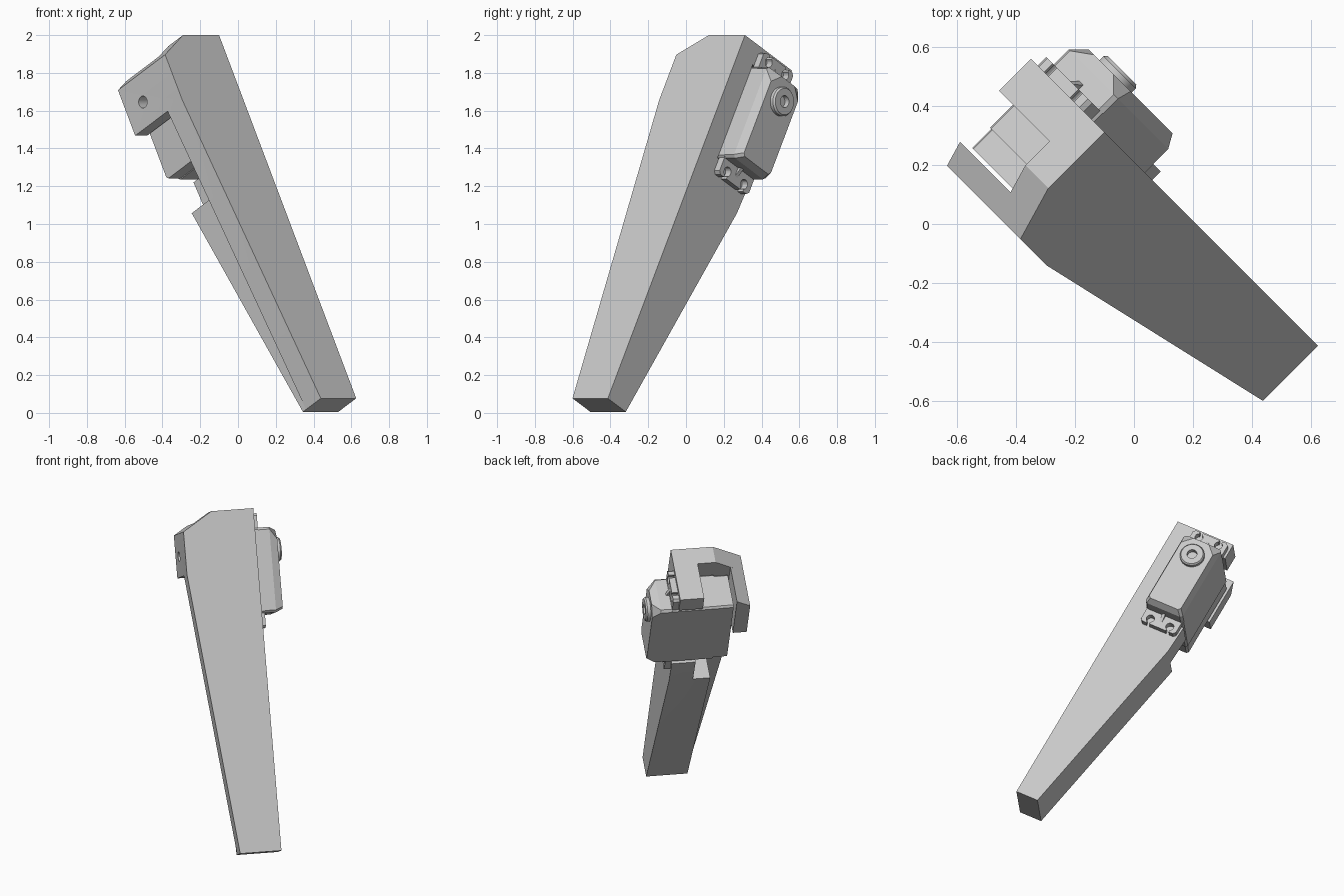
import bpy, bmesh, math
from mathutils import Matrix, Vector

cube = bpy.data.objects.get("Cube")
if cube:
    bpy.data.objects.remove(cube, do_unlink=True)

grey = bpy.data.materials.new("plain_grey")
grey.use_nodes = True
grey.diffuse_color = (0.58, 0.58, 0.58, 1)
grey.node_tree.nodes["Principled BSDF"].inputs["Base Color"].default_value = (0.58, 0.58, 0.58, 1)

# Tilted leg frame: local x = across, y = depth behind the outer face, z = along the leg
TILT = math.radians(28.1)
out = Vector((1, -1, 0)).normalized()
across = Vector((1, 1, 0)).normalized()
up = Vector((0, 0, 1))
behind = -(out * math.cos(TILT) + up * math.sin(TILT))
along = up * math.cos(TILT) - out * math.sin(TILT)
FRAME = Matrix((across, behind, along)).transposed().to_4x4()
FRAME.translation = out * 0.735 + up * 0.077


def make(name, bm):
    bmesh.ops.recalc_face_normals(bm, faces=bm.faces)
    mesh = bpy.data.meshes.new(name)
    bm.to_mesh(mesh)
    bm.free()
    mesh.materials.append(grey)
    ob = bpy.data.objects.new(name, mesh)
    ob.matrix_world = FRAME
    bpy.context.collection.objects.link(ob)
    return ob


def loft(name, rings):
    bm = bmesh.new()
    loops = [[bm.verts.new(p) for p in ring] for ring in rings]
    bm.faces.new(loops[0])
    bm.faces.new(loops[-1])
    for a, b in zip(loops, loops[1:]):
        for i in range(len(a)):
            j = (i + 1) % len(a)
            bm.faces.new((a[i], a[j], b[j], b[i]))
    return make(name, bm)


def front_prism(name, poly, d0, d1):
    return loft(name, [[(v, d, s) for v, s in poly] for d in (d0, d1)])


def side_prism(name, poly, v0, v1):
    return loft(name, [[(v, d, s) for d, s in poly] for v in (v0, v1)])


def rect(d0, d1, s0, s1, c=0.0, c_top=None):
    # Rectangle with cut corners, in depth and length
    t = c if c_top is None else c_top
    if not c:
        return [(d0, s0), (d1, s0), (d1, s1), (d0, s1)]
    return [(d0 + c, s0), (d1 - c, s0), (d1, s0 + c), (d1, s1 - t),
            (d1 - t, s1), (d0 + t, s1), (d0, s1 - t), (d0, s0 + c)]


def disc(d, s, r, n=32):
    return [(d + r * math.cos(2 * math.pi * i / n), s + r * math.sin(2 * math.pi * i / n)) for i in range(n)]


def combine(target, tool, operation):
    mod = target.modifiers.new("combine", 'BOOLEAN')
    mod.operation, mod.solver, mod.object = operation, 'EXACT', tool
    bpy.context.view_layer.update()
    deps = bpy.context.evaluated_depsgraph_get()
    mesh = bpy.data.meshes.new_from_object(target.evaluated_get(deps))
    target.modifiers.clear()
    target.data = mesh
    bpy.data.objects.remove(tool, do_unlink=True)


SIDE, FAR, MID = 0.15, -0.309, -0.004
SHAFT_D, SHAFT_S = 0.26, 1.92

# Leg: flared outer plate, tapered spine, top hook and pivot wing
leg = front_prism("leg", [(SIDE, 0), (-0.115, 0), (FAR, 1.79), (FAR, 2.063), (-0.12, 2.18), (SIDE, 2.18)], 0, 0.125)
spine_low = [(0.06, 0), (0.152, 0), (0.391, 1.32), (0.06, 1.32)]
spine_tall = spine_low[:3] + [(0.4, 1.51), (0.06, 1.51)]
combine(leg, side_prism("spine_low", spine_low, -0.115, SIDE - 0.05), 'UNION')
combine(leg, side_prism("spine_tall", spine_tall, MID, SIDE), 'UNION')
combine(leg, side_prism("hook", rect(0.06, 0.4, 2.07, 2.18), MID, SIDE), 'UNION')
wing = [(FAR, 1.79), (FAR, 2.063), (-0.22, 2.118), (-0.22, 1.79)]
combine(leg, front_prism("wing", wing, 0.06, 0.4), 'UNION')
combine(leg, side_prism("pivot_hole", disc(0.265, SHAFT_S, 0.032), -0.4, -0.2), 'DIFFERENCE')
bm = bmesh.new()
bm.from_mesh(leg.data)
bmesh.ops.dissolve_limit(bm, angle_limit=0.005, verts=bm.verts, edges=bm.edges)
bm.to_mesh(leg.data)
bm.free()

# Motor case: bottom cap, middle body and stepped top cover
D0, D1, S0, S1 = 0.126, 0.394, 1.517, 2.061
side_prism("motor_bottom_cap", rect(D0 + 0.005, D1 - 0.005, S0 + 0.005, S1 - 0.005, 0.012), -0.206, -0.112)
side_prism("motor_body", rect(D0, D1, S0, S1, 0.012), -0.115, 0.19)
cover = [(0.19, 0, 0.015), (0.262, 0, 0.015), (0.31, 0.02, 0.06)]
loft("motor_top_cover", [[(v, d, s) for d, s in rect(D0 + i, D1 - i, S0 + i, S1 - i, 0.015, t)]
                         for v, i, t in cover])

# Mounting ears with screw holes, open slots and a rib
for label, end, hole in (("lower", 1.424, 1.461), ("upper", 2.154, 2.117)):
    mid = (S0 + S1) / 2
    inner = mid + (end - mid) * 0.7
    ear = side_prism(label + "_mounting_ear", rect(0.135, 0.385, min(end, inner), max(end, inner), 0.015), SIDE, 0.19)
    for d in (SHAFT_D - 0.07, SHAFT_D + 0.07):
        combine(ear, side_prism("hole", disc(d, hole, 0.026, 20), 0.1, 0.25), 'DIFFERENCE')
        slot = rect(d - 0.011, d + 0.011, min(hole, end + 0.05 * (end - mid)), max(hole, end + 0.05 * (end - mid)))
        combine(ear, side_prism("slot", slot, 0.1, 0.25), 'DIFFERENCE')
    rib_end = inner + (end - inner) * 0.8
    rib = [(0.18, inner), (0.18, rib_end), (0.22, inner)]
    loft(label + "_ear_rib", [[(v, d, s) for v, s in rib] for d in (SHAFT_D - 0.01, SHAFT_D + 0.01)])

# Shaft boss with a bore
boss = loft("shaft_boss", [[(v, d, s) for d, s in disc(SHAFT_D, SHAFT_S, r)]
                           for v, r in ((0.27, 0.078), (0.33, 0.078), (0.34, 0.07))])
combine(boss, side_prism("bore", disc(SHAFT_D, SHAFT_S, 0.032), 0.3, 0.4), 'DIFFERENCE')
for p in boss.data.polygons:
    p.use_smooth = False
bpy.ops.object.select_all(action='DESELECT')
for ob in (leg, boss):
    ob.select_set(True)
bpy.context.view_layer.objects.active = boss
bpy.ops.object.shade_smooth_by_angle(angle=math.radians(25))
